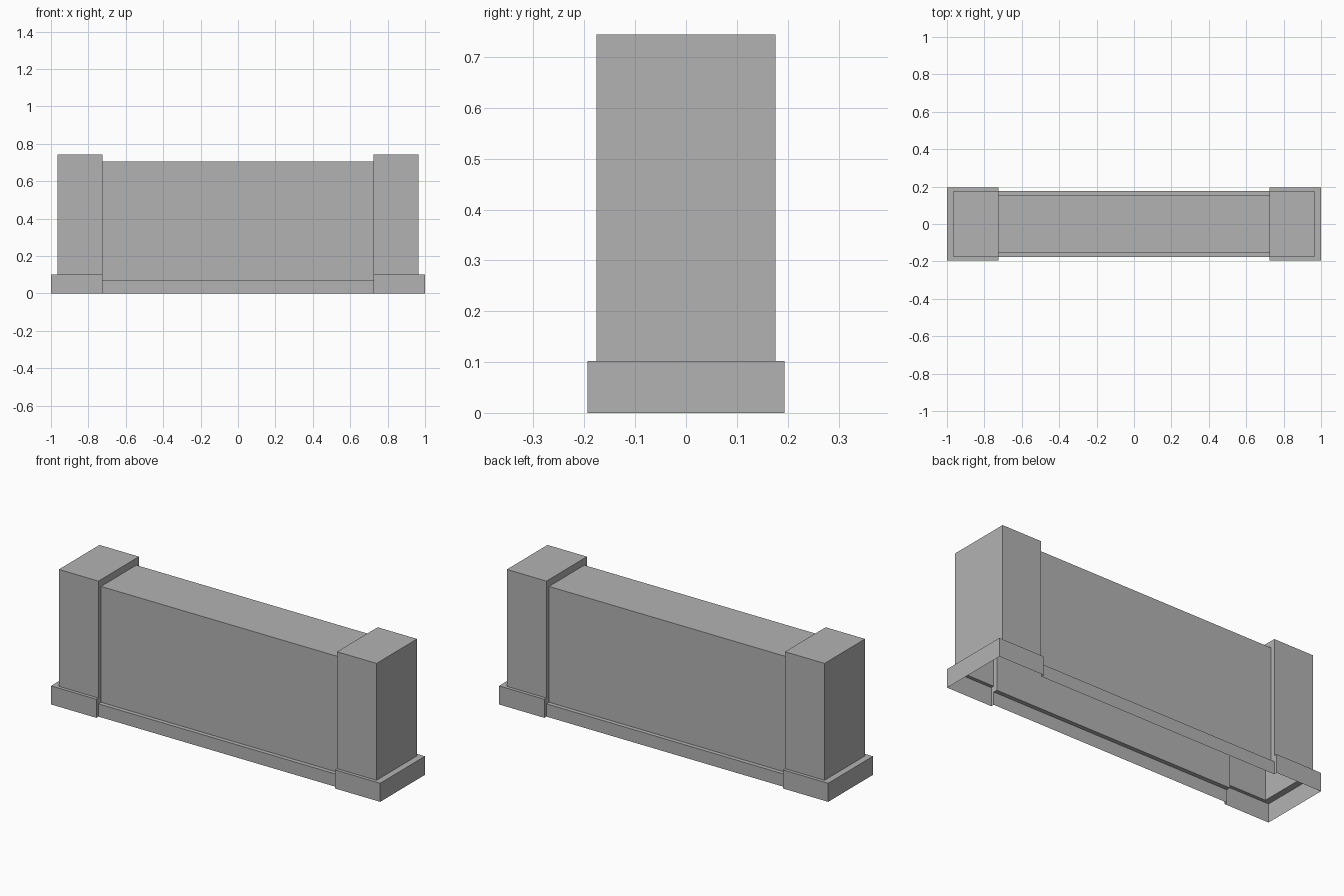
import bpy
import bmesh

cube = bpy.data.objects.get("Cube")
if cube:
    bpy.data.objects.remove(cube, do_unlink=True)

GREY = (0.45, 0.45, 0.45, 1.0)
stone = bpy.data.materials.new("grey_stone")
stone.use_nodes = True
stone.diffuse_color = GREY
stone.node_tree.nodes["Principled BSDF"].inputs["Base Color"].default_value = GREY

INNER_X = 0.725    # where pillars meet the wall
PILLAR_X = 0.965   # outer face of the pillar shaft
PLINTH_X = 1.0     # outer face of the pillar plinth


def stepped_profile(base_y, base_z, shaft_y, top_z):
    """Open-bottomed cross-section: plinth, ledge, shaft and top."""
    half = [(-base_y, 0), (-base_y, base_z), (-shaft_y, base_z), (-shaft_y, top_z)]
    return half + [(-y, z) for y, z in reversed(half)]


pillar = stepped_profile(0.194, 0.102, 0.176, 0.744)
wall = stepped_profile(0.176, 0.07, 0.153, 0.706)


def loft(name, sections, cap_end=False):
    """Skin neighbouring sections; optionally close the last one."""
    bm = bmesh.new()
    loops = [[bm.verts.new(p) for p in section] for section in sections]
    for a, b in zip(loops, loops[1:]):
        for i in range(len(a) - 1):
            bm.faces.new((a[i], b[i], b[i + 1], a[i + 1]))
    if cap_end:
        end = loops[-1]
        for i in range(3):
            bm.faces.new((end[i], end[-1 - i], end[-2 - i], end[i + 1]))
    # Orient faces outward, away from the hollow inside
    bmesh.ops.recalc_face_normals(bm, faces=bm.faces)
    bm.faces.ensure_lookup_table()
    top = max(bm.faces, key=lambda f: f.calc_center_median().z)
    if top.normal.z < 0:
        bmesh.ops.reverse_faces(bm, faces=bm.faces)
    mesh = bpy.data.meshes.new(name)
    bm.to_mesh(mesh)
    bm.free()
    mesh.materials.append(stone)
    obj = bpy.data.objects.new(name, mesh)
    bpy.context.collection.objects.link(obj)


def section(profile, x):
    return [(x, y, z) for y, z in profile]


# Wall span with its low base
loft("wall_span", [section(wall, -INNER_X), section(wall, INNER_X)])

# End pillars: step out from the wall, then run to the outer end
for name, side in (("left_pillar", 1), ("right_pillar", -1)):
    outer = [(side * (PILLAR_X if 2 <= i <= 5 else PLINTH_X), y, z)
             for i, (y, z) in enumerate(pillar)]
    loft(name, [section(wall, side * INNER_X),
                section(pillar, side * INNER_X), outer], cap_end=True)
